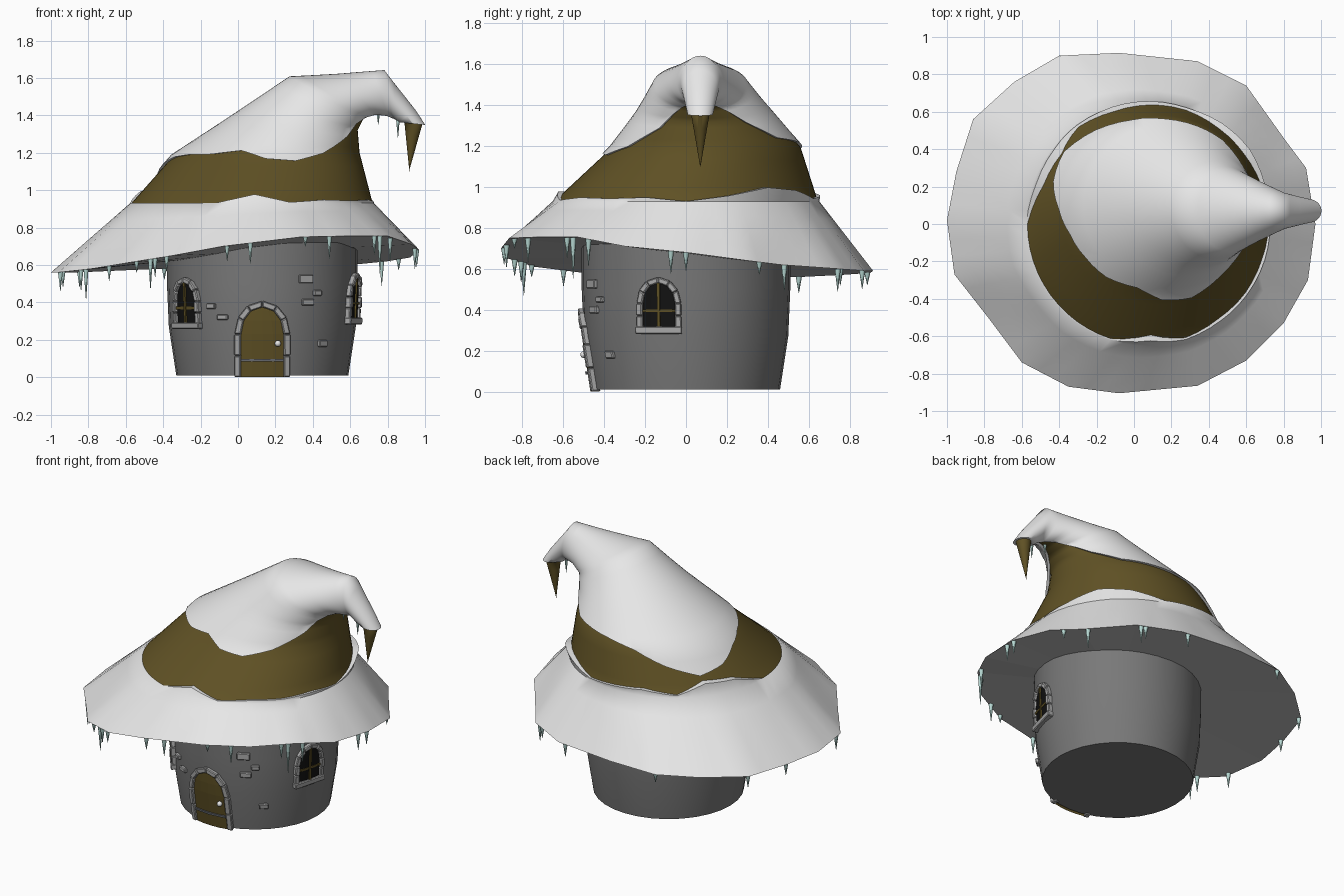
import bpy, bmesh, math
from mathutils import Vector, Matrix

cube = bpy.data.objects.get("Cube")
if cube:
    bpy.data.objects.remove(cube)


def material(name, r, g, b):
    m = bpy.data.materials.new(name)
    m.use_nodes = True
    m.diffuse_color = (r, g, b, 1)
    m.node_tree.nodes["Principled BSDF"].inputs["Base Color"].default_value = (r, g, b, 1)
    return m


SNOW = material("snow white", .8, .8, .8)
BROWN = material("hat brown", .115, .082, .018)
WALL = material("wall grey", .19, .19, .19)
UNDER = material("underside grey", .55, .55, .55)
STONE = material("stone grey", .4, .4, .4)
ICE = material("ice", .48, .7, .66)
DARK = material("window black", .006, .006, .006)
IRON = material("iron grey", .15, .16, .18)
METAL = material("knob silver", .8, .8, .8)


def finish(name, bm, mat, smooth=0, bevel=0):
    """Turn a bmesh into a coloured object."""
    bmesh.ops.remove_doubles(bm, verts=bm.verts, dist=.0002)
    bmesh.ops.recalc_face_normals(bm, faces=bm.faces)
    me = bpy.data.meshes.new(name)
    bm.to_mesh(me)
    bm.free()
    me.materials.append(mat)
    ob = bpy.data.objects.new(name, me)
    bpy.context.collection.objects.link(ob)
    if bevel:
        mod = ob.modifiers.new("Bevel", "BEVEL")
        mod.width, mod.segments = bevel, 1
    if smooth:
        bpy.ops.object.select_all(action='DESELECT')
        ob.select_set(True)
        bpy.context.view_layer.objects.active = ob
        bpy.ops.object.shade_smooth_by_angle(angle=math.radians(smooth))
    return ob


def skin(bm, rows, closed=True):
    """Bridge rows of points with quads."""
    grid = [[bm.verts.new(p) for p in row] for row in rows]
    n = len(grid[0])
    for a, b in zip(grid, grid[1:]):
        for k in range(n if closed else n - 1):
            j = (k + 1) % n
            bm.faces.new((a[k], a[j], b[j], b[k]))
    return grid


def sample(table, i):
    i %= len(table)
    k = int(i)
    f = i - k
    return table[k] * (1 - f) + table[(k + 1) % len(table)] * f


# Hat surface: an uneven brim, then tilted rings bending over to the tip
BRIM = [Vector(p) for p in (
    (.97, 0, .68), (.92, .3, .64), (.8, .46, .62), (.6, .74, .6), (.34, .87, .59),
    (-.08, .915, .59), (-.4, .9, .58), (-.64, .76, .57), (-.86, .56, .56), (-.95, .28, .56),
    (-1, .02, .56), (-.96, -.27, .56), (-.78, -.5, .58), (-.6, -.74, .61), (-.35, -.87, .65),
    (-.08, -.905, .7), (.34, -.865, .75), (.6, -.73, .755), (.8, -.53, .755), (.93, -.3, .71))]
# outer x, z, inner x, z, middle y, half width
RINGS = [(-.57, .93, .72, .93, 0, .645), (-.34, 1.19, .65, 1.2, .1, .46),
         (0, 1.41, .64, 1.32, .09, .32), (.29, 1.6, .67, 1.38, .07, .22),
         (.55, 1.61, .73, 1.41, .07, .15), (.785, 1.625, .82, 1.41, .07, .08),
         (.985, 1.35, .89, 1.36, .07, .045), (.914, 1.1, .916, 1.1, .07, .001)]
LOW = [1.0, 1.1, 1.25, 1.2, 1.05, 1.1, 1.15, 1.05, 1.3, 1.25,
       1, 1, 1, 1, 1, 1.18, 1.02, 1.07, 1.05, 1.07]
HIGH = [7, 5, 2.9, 2.3, 2.2, 2.1, 1.95, 1.65, 1.42, 1.55,
        1.8, 1.95, 2, 2, 2.1, 1.9, 1.85, 2, 2.7, 5]
COLS = 60


def ring_point(k, i):
    if k == 0:
        return sample(BRIM, i), Vector((0, 0, .65))
    ox, oz, ix, iz, y, w = RINGS[k - 1]
    a = math.tau * i / 20
    mid = Vector(((ox + ix) / 2, y, (oz + iz) / 2))
    arm = Vector(((ix - ox) / 2, 0, (iz - oz) / 2))
    return mid + arm * math.cos(a) + Vector((0, w, 0)) * math.sin(a), mid


def hat_point(t, i, lift=0):
    k = min(int(t), 7)
    (p, c), (q, d) = ring_point(k, i), ring_point(k + 1, i)
    pos, mid = p.lerp(q, t - k), c.lerp(d, t - k)
    return pos + (pos - mid).normalized() * lift


def hat_sheet(name, mat, t0, t1, lo, hi, lift, smooth):
    """Sheet over the hat, clamped between two wavy edges, with lips back to the hat."""
    steps = int((t1 - t0) * 4)
    ts = [t0 + (t1 - t0) * s / steps for s in range(steps + 1)]
    lips = [1] * len(ts)
    if mat == SNOW:
        ts, lips = [t0] + ts + [t1], [0] + lips + [0]
    rows = []
    for t, lip in zip(ts, lips):
        row = []
        for c in range(COLS):
            i = c * 20 / COLS
            s = min(max(t, lo(i)), hi(i))
            row.append(hat_point(s, i, lip * lift(s)))
        rows.append(row)
    bm = bmesh.new()
    skin(bm, rows)
    return finish(name, bm, mat, smooth)


hat_sheet("hat_cone", BROWN, .75, 8, lambda i: 0, lambda i: 8, lambda t: 0, 50)
# The brim snow stands off the cone where its edge waves upward
hat_sheet("brim_snow", SNOW, 0, 1.5, lambda i: 0, lambda i: sample(LOW, i),
          lambda t: .007 * min(t, 1) + .13 * max(t - 1, 0), 50)
hat_sheet("peak_snow", SNOW, 1.25, 7, lambda i: sample(HIGH, i), lambda i: 7,
          lambda t: .017, 75)

# Brim underside
bm = bmesh.new()
skin(bm, [BRIM, [Vector((.13, 0, .67)).lerp(p, .01) for p in BRIM]])
finish("brim_underside", bm, UNDER)

# Icicles hanging from the brim (brim position, length) and the curl
spots = [(1.4, .06), (2.1, .13), (3.1, .11), (3.2, .08), (4.1, .09), (6, .06), (8, .08),
         (9, .08), (10.9, .1), (11.6, .11), (11.75, .16), (12.45, .08), (13.2, .06),
         (13.5, .16), (13.6, .1), (13.85, .08), (15.05, .08), (15.35, .11), (16.1, .05),
         (16.6, .12), (17.7, .1), (17.85, .2), (18.2, .13), (19.75, .11), (20, .09)]
hang = [(sample(BRIM, i) * .985, n) for i, n in spots]
hang += [(Vector((.75, .05, 1.43)), .09), (Vector((.855, .05, 1.4)), .13)]
bm = bmesh.new()
for p, length in hang:
    p = Vector((p.x, p.y, p.z + .01))
    bmesh.ops.create_cone(bm, cap_ends=True, segments=6, radius1=.001, radius2=.015, depth=length,
                          matrix=Matrix.Translation(p - Vector((0, 0, length / 2))))
finish("icicles", bm, ICE, 70)

# Round tower wall
PROFILE = [(.46, .01), (.5, .27), (.51, .5), (.51, .78)]


def wall_radius(z):
    for (r0, z0), (r1, z1) in zip(PROFILE, PROFILE[1:]):
        if z <= z1:
            return r0 + (r1 - r0) * (z - z0) / (z1 - z0)
    return PROFILE[-1][0]


bm = bmesh.new()
rows = skin(bm, [[(.13 + r * math.cos(a), r * math.sin(a), z)
                  for a in (math.tau * k / 32 for k in range(32))] for r, z in PROFILE])
bm.faces.new(rows[0])
finish("tower_wall", bm, WALL, 40)


def on_wall(angle, u, z, out):
    r = wall_radius(z)
    a = math.radians(angle) + u / r
    return Vector((.13 + (r + out) * math.cos(a), (r + out) * math.sin(a), z))


def block(bm, angle, quad, near, far):
    """Solid block over four (u, z) corners of the wall."""
    back, front = [[bm.verts.new(on_wall(angle, u, z, o)) for u, z in quad] for o in (near, far)]
    bm.faces.new(back)
    bm.faces.new(front)
    for k in range(4):
        j = (k + 1) % 4
        bm.faces.new((back[k], back[j], front[j], front[k]))


def rect(u, z, w, h):
    return [(u - w / 2, z - h / 2), (u + w / 2, z - h / 2),
            (u + w / 2, z + h / 2), (u - w / 2, z + h / 2)]


def half_arch(half, bottom, spring, top):
    """Left edge of an arch from the foot to the crown."""
    pts = [(-half, bottom), (-half, (bottom + spring) / 2), (-half, spring)]
    for d in (30, 58, 90):
        a = math.radians(d)
        pts.append((-half * math.cos(a), spring + (top - spring) * math.sin(a)))
    return pts


def opening(name, angle, half, bottom, spring, top, rim, mat):
    """Arched panel framed with separate stones."""
    inner = half_arch(half, bottom, spring, top)
    outer = half_arch(half + rim, bottom, spring, top + rim)
    bm = bmesh.new()
    skin(bm, [[on_wall(angle, u * s, z, .009) for s in (1, .5, 0, -.5, -1)] for u, z in inner],
         closed=False)
    finish(name + "_panel", bm, mat)
    bm = bmesh.new()
    for side in (1, -1):
        for k in range(len(inner) - 1):
            quad = [inner[k], outer[k], outer[k + 1], inner[k + 1]]
            mu, mz = sum(q[0] for q in quad) / 4, sum(q[1] for q in quad) / 4
            quad = [(side * (mu + (u - mu) * .98), mz + (z - mz) * .98) for u, z in quad]
            block(bm, angle, quad, -.02, .024 + .004 * (k % 2))
    return bm


# Door with strap and knob
finish("door_frame", opening("door", 270, .112, 0, .23, .375, .034, BROWN), STONE, bevel=.005)
bm = bmesh.new()
for u in (-.055, .055):
    block(bm, 270, rect(u, .09, .11, .014), -.01, .02)
finish("door_strap", bm, IRON)
bm = bmesh.new()
bmesh.ops.create_uvsphere(bm, u_segments=12, v_segments=8, radius=.017,
                          matrix=Matrix.Translation(on_wall(270, .08, .18, .02)))
finish("door_knob", bm, METAL, 60)

# Two windows with sills and glazing bars
for side, angle, base in (("right", 217, .285), ("left", -15, .31)):
    bm = opening(side + "_window", angle, .08, base, base + .12, base + .22, .03, DARK)
    block(bm, angle, rect(0, base - .01, .225, .036), -.02, .035)
    finish(side + "_window_frame", bm, STONE, bevel=.005)
    bm = bmesh.new()
    block(bm, angle, rect(0, base + .11, .014, .22), 0, .018)
    block(bm, angle, rect(0, base + .085, .16, .014), 0, .018)
    finish(side + "_window_bars", bm, BROWN)

# Loose stones showing in the wall
bm = bmesh.new()
for x, z, w, h in ((-.14, .38, .05, .03), (-.08, .32, .06, .03), (.36, .525, .08, .045),
                   (.42, .45, .05, .03), (.37, .4, .07, .035), (.45, .18, .055, .035)):
    block(bm, 270, rect(.5 * math.asin((x - .13) / .5), z, w, h), -.02, .018)
finish("wall_stones", bm, STONE, bevel=.005)
